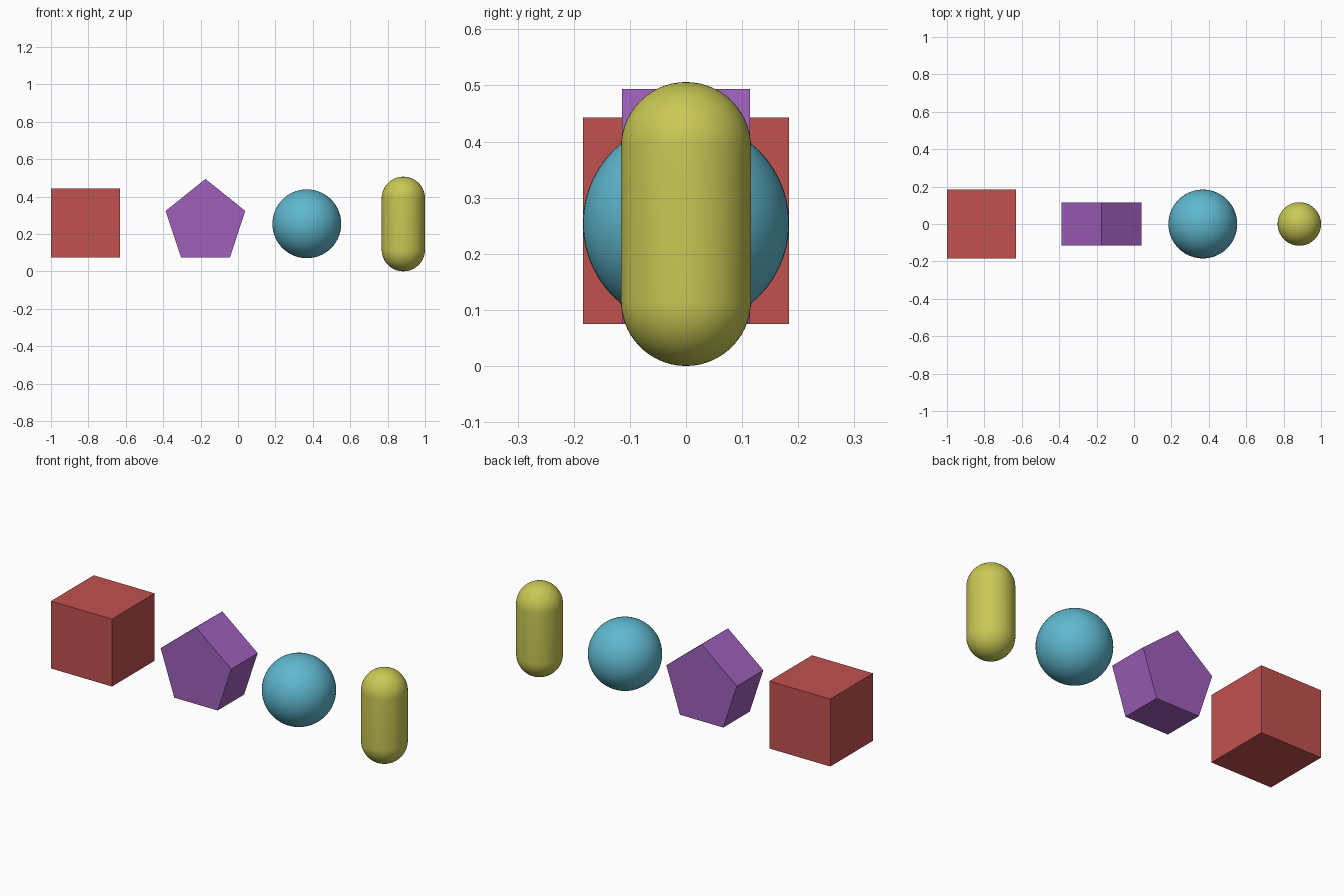
import bpy, bmesh
from math import sin, cos, pi

if "Cube" in bpy.data.objects:
    bpy.data.objects.remove(bpy.data.objects["Cube"])


def finish(name, bm, color, smooth=False):
    bmesh.ops.recalc_face_normals(bm, faces=bm.faces)
    for f in bm.faces:
        f.smooth = smooth
    mesh = bpy.data.meshes.new(name)
    bm.to_mesh(mesh)
    bm.free()
    mat = bpy.data.materials.new(name + "_colour")
    mat.diffuse_color = (*color, 1)
    mat.use_nodes = True
    mat.node_tree.nodes["Principled BSDF"].inputs["Base Color"].default_value = mat.diffuse_color
    mesh.materials.append(mat)
    obj = bpy.data.objects.new(name, mesh)
    bpy.context.collection.objects.link(obj)
    return obj


def prism(name, outline, half_depth, x, color):
    """Extrude an (x, z) outline along y."""
    bm = bmesh.new()
    face = bm.faces.new([bm.verts.new((x + px, -half_depth, pz)) for px, pz in outline])
    ext = bmesh.ops.extrude_face_region(bm, geom=[face])["geom"]
    verts = [v for v in ext if isinstance(v, bmesh.types.BMVert)]
    bmesh.ops.translate(bm, verts=verts, vec=(0, 2 * half_depth, 0))
    return finish(name, bm, color)


def capsule(name, radius, straight, loc, color, steps=14, segments=56):
    """Lathe two quarter arcs joined by a straight wall; straight=0 gives a ball."""
    pts = []
    for side in (-1, 1):
        for i in range(steps + 1):
            a = pi / 2 * (i / steps - (side < 0))
            pts.append((radius * cos(a), radius * sin(a) + side * straight / 2))
    bm = bmesh.new()
    vs = [bm.verts.new((r, 0, z)) for r, z in pts]
    edges = [bm.edges.new(pair) for pair in zip(vs, vs[1:])]
    bmesh.ops.spin(bm, geom=vs + edges, cent=(0, 0, 0), axis=(0, 0, 1),
                   angle=2 * pi, steps=segments)
    bmesh.ops.remove_doubles(bm, verts=bm.verts, dist=1e-4)
    obj = finish(name, bm, color, smooth=True)
    obj.location = loc
    return obj


# Cube
h = 0.184
prism("cube", [(-h, 0.075), (h, 0.075), (h, 0.443), (-h, 0.443)], h, -0.816,
      (0.527, 0.085, 0.08))

# Pentagonal prism, point up
prism("pentagon_prism",
      [(-0.131, 0.075), (0.131, 0.075), (0.213, 0.323), (0, 0.494), (-0.213, 0.323)],
      0.114, -0.174, (0.35, 0.117, 0.50))

# Ball
capsule("ball", 0.184, 0, (0.368, 0, 0.254), (0.115, 0.48, 0.63))

# Upright capsule
capsule("capsule", 0.116, 0.274, (0.884, 0, 0.253), (0.59, 0.58, 0.09))
